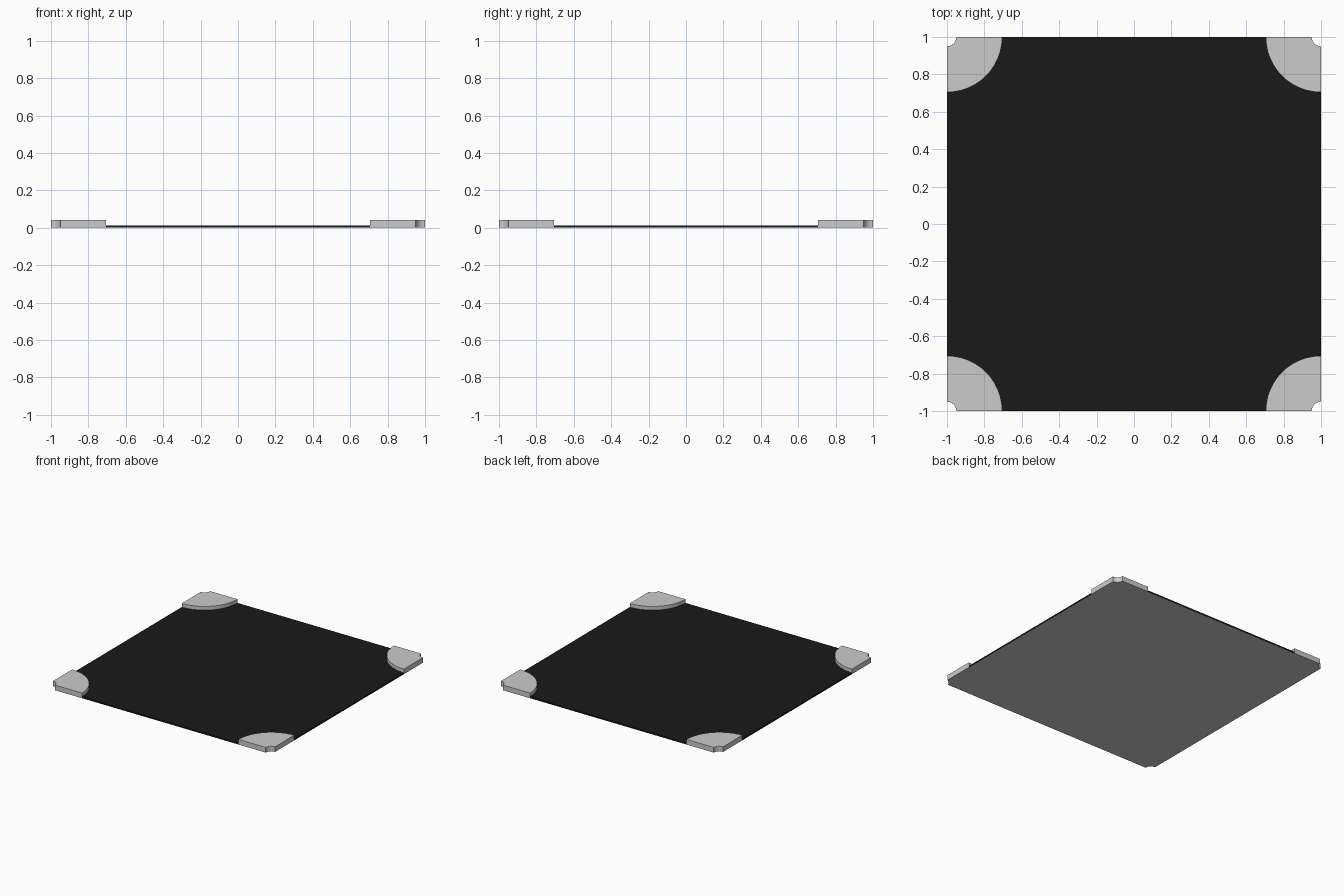
import bpy, bmesh
from math import pi, cos, sin

if "Cube" in bpy.data.objects:
    bpy.data.objects.remove(bpy.data.objects["Cube"])

R_IN, R_OUT = 0.05, 0.295
H_PLATE, H_CORNER = 0.012, 0.042
SEG = 24


def arc(r, quadrant):
    """Arc around the tile corner in the given quadrant (counter-clockwise about that corner)."""
    sx, sy = [(1, 1), (-1, 1), (-1, -1), (1, -1)][quadrant]
    a0 = pi + quadrant * pi / 2
    return [(sx + r * cos(a0 + pi / 2 * i / SEG), sy + r * sin(a0 + pi / 2 * i / SEG))
            for i in range(SEG + 1)]


def slab(name, outline, height):
    bm = bmesh.new()
    bottom = bm.faces.new([bm.verts.new((x, y, 0)) for x, y in outline])
    res = bmesh.ops.extrude_face_region(bm, geom=[bottom], use_keep_orig=True)
    verts = [v for v in res["geom"] if isinstance(v, bmesh.types.BMVert)]
    bmesh.ops.translate(bm, verts=verts, vec=(0, 0, height))
    bmesh.ops.recalc_face_normals(bm, faces=bm.faces)
    mesh = bpy.data.meshes.new(name)
    bm.to_mesh(mesh)
    bm.free()
    ob = bpy.data.objects.new(name, mesh)
    bpy.context.collection.objects.link(ob)
    bpy.context.view_layer.objects.active = ob
    ob.select_set(True)
    bpy.ops.object.shade_smooth_by_angle(angle=pi / 6)
    ob.select_set(False)
    return ob


def material(name, value):
    m = bpy.data.materials.new(name)
    m.diffuse_color = (value, value, value, 1)
    m.use_nodes = True
    m.node_tree.nodes["Principled BSDF"].inputs["Base Color"].default_value = m.diffuse_color
    return m


# Thin floor panel with rounded cut-outs at the corners: black top, grey underside
outline = []
for q in range(4):
    outline += arc(R_OUT, q)[::-1]
panel = slab("floor_panel", outline, H_PLATE)
panel.data.materials.append(material("black", 0.01))
panel.data.materials.append(None)
for f in panel.data.polygons:
    f.material_index = 1 if f.normal.z < -0.5 else 0

# Raised quarter-ring pad in each corner, notched at its tip
for q in range(4):
    slab(f"corner_pad_{q + 1}", arc(R_OUT, q) + arc(R_IN, q)[::-1], H_CORNER)
